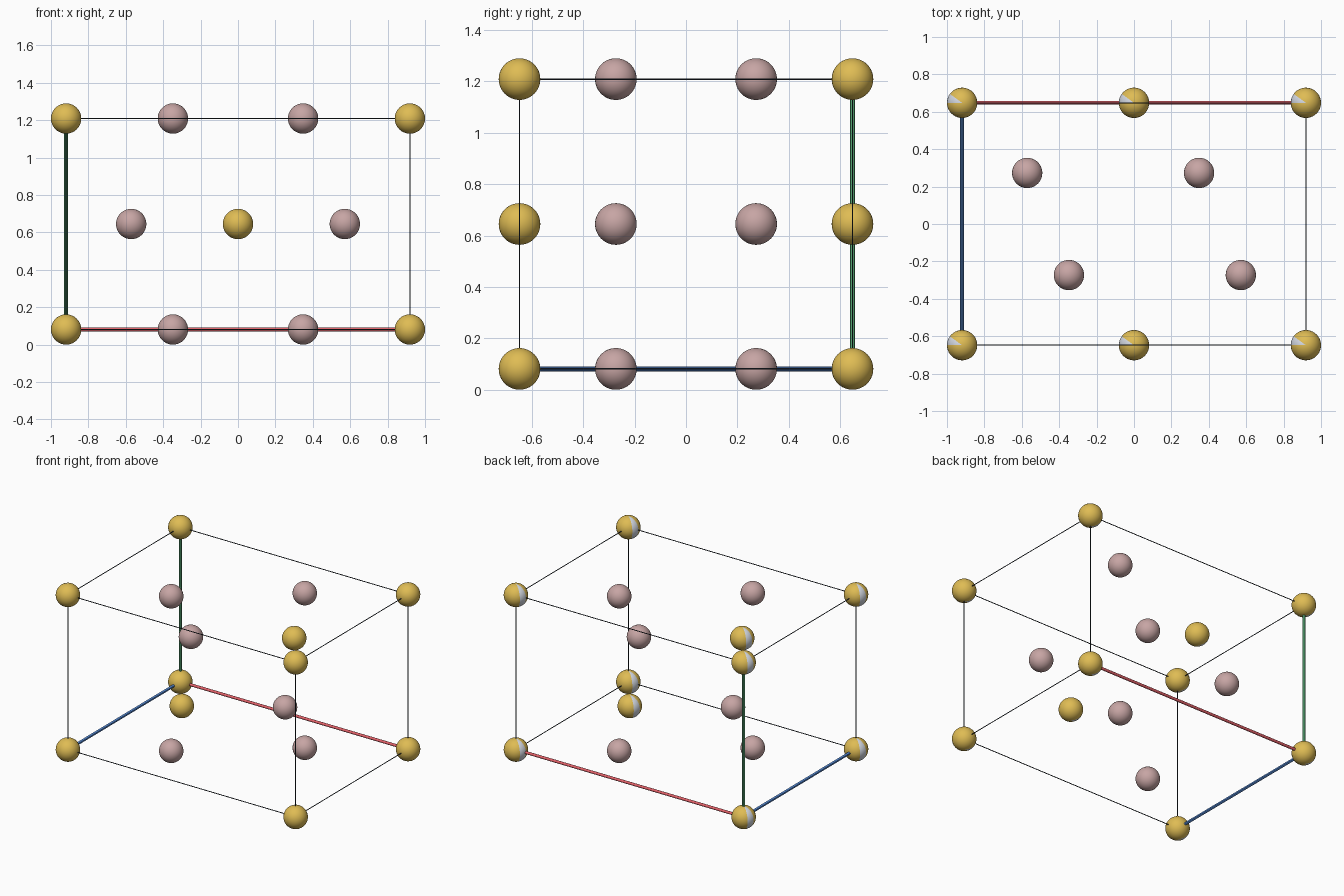
import bpy, bmesh, math
from mathutils import Vector

if "Cube" in bpy.data.objects:
    bpy.data.objects.remove(bpy.data.objects["Cube"])

R = 0.081                               # atom radius
HX, HY = 0.919, 0.648                   # half size of the cell
Z0, Z1 = 0.081, 1.209                   # bottom and top of the cell
ZM = (Z0 + Z1) / 2


def material(name, rgb):
    m = bpy.data.materials.new(name)
    lin = [((c / 255 + 0.055) / 1.055) ** 2.4 for c in rgb]
    m.diffuse_color = (*lin, 1)
    m.use_nodes = True
    m.node_tree.nodes["Principled BSDF"].inputs["Base Color"].default_value = m.diffuse_color
    return m


GOLD = material("gold", (223, 188, 84))
PALE = material("pale_grey", (212, 217, 226))
PINK = material("dusty_pink", (199, 165, 164))
BLACK = material("near_black", (42, 52, 62))
RED = material("red", (228, 98, 106))
GREEN = material("green", (88, 170, 118))
BLUE = material("blue", (88, 142, 218))


def ball_mesh(name, mats, wedge=None):
    """Smooth sphere; faces whose azimuth lies in the wedge get the second colour."""
    me = bpy.data.meshes.new(name)
    bm = bmesh.new()
    bmesh.ops.create_uvsphere(bm, u_segments=40, v_segments=24, radius=R)
    for f in bm.faces:
        f.smooth = True
        c = f.calc_center_median()
        if wedge and wedge[0] < math.degrees(math.atan2(c.y, c.x)) < wedge[1]:
            f.material_index = 1
    bm.to_mesh(me)
    bm.free()
    for m in mats:
        me.materials.append(m)
    return me


def place(name, me, pos):
    ob = bpy.data.objects.new(name, me)
    ob.location = pos
    bpy.context.collection.objects.link(ob)


def rod(name, a, b, r, mat):
    a, b = Vector(a), Vector(b)
    bpy.ops.mesh.primitive_cylinder_add(vertices=12, radius=r, depth=(b - a).length,
                                        location=(a + b) / 2)
    ob = bpy.context.object
    ob.name = name
    ob.rotation_euler = (b - a).to_track_quat('Z', 'Y').to_euler()
    ob.data.materials.append(mat)
    bpy.ops.object.shade_smooth_by_angle()


# Gold atoms with a pale sector: cell corners and two face centres
gold = ball_mesh("gold_atom", [GOLD, PALE], (144, 180))
for y in (-HY, HY):
    for x in (-HX, HX):
        for z in (Z0, Z1):
            place("corner_atom", gold, (x, y, z))
    place("face_centre_atom", gold, (0, y, ZM))

# Pink atoms: pairs on bottom, middle and top layers
pink = ball_mesh("pink_atom", [PINK])
for s in (-1, 1):
    for z in (Z0, Z1):
        place("layer_atom", pink, (s * 0.348, s * 0.273, z))
    place("middle_atom", pink, (s * 0.571, -s * 0.273, ZM))

# Cell edges: the three meeting at the origin corner are thick coloured axes
lo, hi = (-HX, HY, Z0), (HX, -HY, Z1)
axes = (("red_axis", RED), ("blue_axis", BLUE), ("green_axis", GREEN))
for k, (axis_name, axis_mat) in enumerate(axes):
    i, j = [n for n in range(3) if n != k]
    for u in (0, 1):
        for v in (0, 1):
            a = list(lo)
            a[i], a[j] = (lo, hi)[u][i], (lo, hi)[v][j]
            b = list(a)
            b[k] = hi[k]
            if u == v == 0:
                rod(axis_name, a, b, 0.010, axis_mat)
            else:
                rod("cell_edge", a, b, 0.0028, BLACK)
